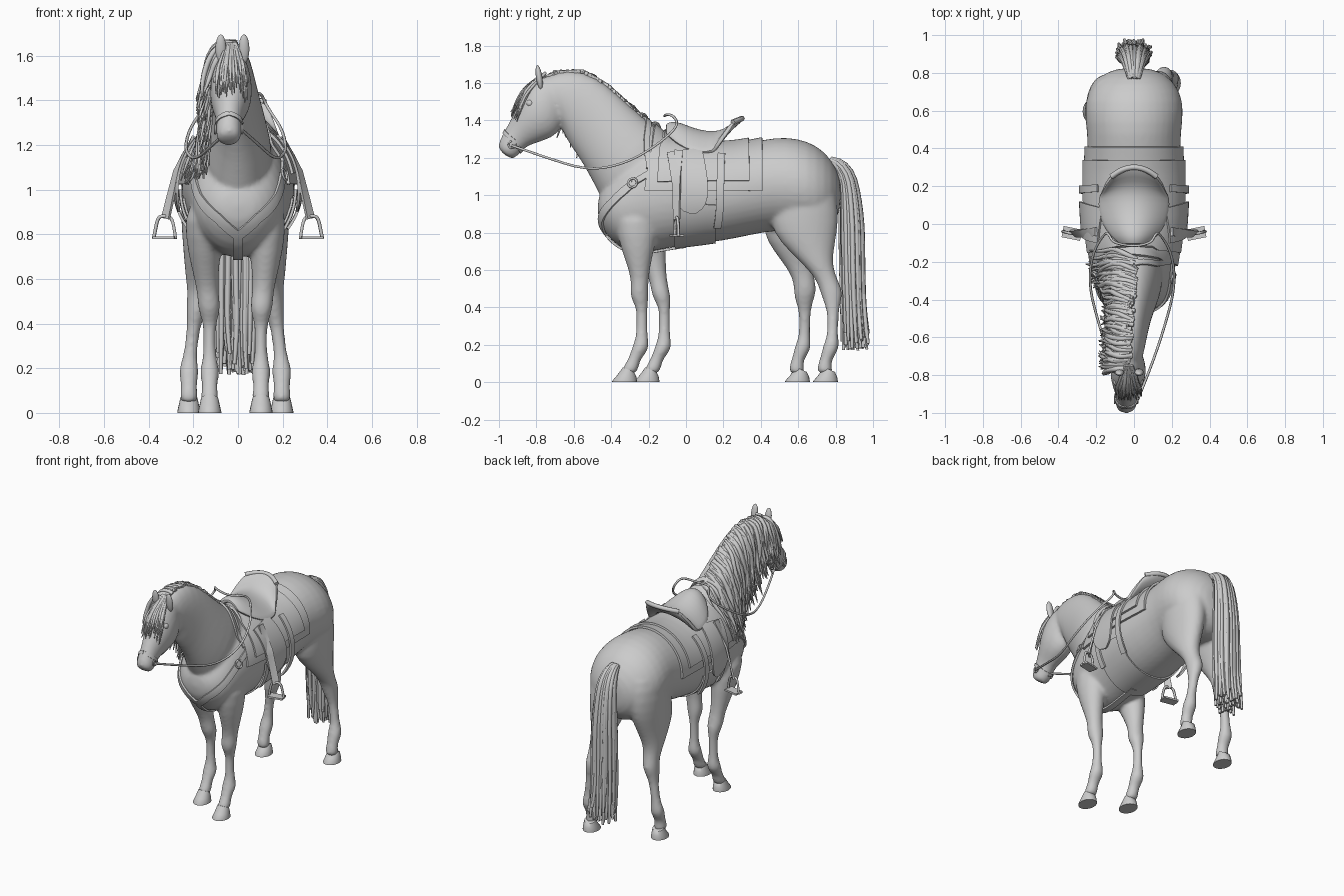
import bpy, math, random
from mathutils import Vector
from mathutils.bvhtree import BVHTree

random.seed(4)
cube = bpy.data.objects.get("Cube")
if cube:
    bpy.data.objects.remove(cube)

grey = bpy.data.materials.new("plain_grey")
grey.use_nodes = True
grey.diffuse_color = (0.6, 0.6, 0.6, 1)
grey.node_tree.nodes["Principled BSDF"].inputs["Base Color"].default_value = (0.6, 0.6, 0.6, 1)


def add_object(name, data):
    obj = bpy.data.objects.new(name, data)
    data.materials.append(grey)
    bpy.context.scene.collection.objects.link(obj)
    return obj


def add_mesh(name, verts, faces, thick=0):
    me = bpy.data.meshes.new(name)
    me.from_pydata(verts, [], faces)
    obj = add_object(name, me)
    if thick:
        mod = obj.modifiers.new("Thickness", 'SOLIDIFY')
        mod.thickness, mod.offset = thick, 0
        dg = bpy.context.evaluated_depsgraph_get()
        solid = bpy.data.meshes.new_from_object(obj.evaluated_get(dg))
        obj.modifiers.clear()
        obj.data = solid
    obj.data.shade_smooth()
    obj.data.set_sharp_from_angle(angle=0.8)
    return obj


def grid_faces(rows, cols, wrap=False, start=0):
    last = cols if wrap else cols - 1
    return [(start + i * cols + j, start + i * cols + (j + 1) % cols,
             start + (i + 1) * cols + (j + 1) % cols, start + (i + 1) * cols + j)
            for i in range(rows - 1) for j in range(last)]


def loft(rows, verts, faces, n=20):
    """Closed tube; each row is two opposite points (y, z), a half width and an x."""
    start = len(verts)
    for y1, z1, y2, z2, w, x in rows:
        for k in range(n):
            a = math.tau * k / n
            c, s = math.cos(a) / 2, math.sin(a)
            verts.append((x + w * s, (y1 + y2) / 2 + c * (y1 - y2), (z1 + z2) / 2 + c * (z1 - z2)))
    faces += grid_faces(len(rows), n, True, start)
    faces.append(tuple(range(start + n - 1, start - 1, -1)))
    end = len(verts)
    faces.append(tuple(range(end - n, end)))


def tubes(name, paths, radius, taper=None, closed=False):
    cu = bpy.data.curves.new(name, 'CURVE')
    cu.dimensions = '3D'
    cu.bevel_depth, cu.bevel_resolution, cu.resolution_u = radius, 1, 4
    cu.use_fill_caps = True
    for path in paths:
        sp = cu.splines.new('NURBS')
        sp.points.add(len(path) - 1)
        for i, (pt, p) in enumerate(zip(sp.points, path)):
            pt.co = (*p, 1)
            pt.radius = taper[min(i, len(taper) - 1)] if taper else 1
        sp.order_u, sp.use_endpoint_u, sp.use_cyclic_u = 3, not closed, closed
    return add_object(name, cu)


# Body: torso, neck, head and legs fused into one skin
verts, faces = [], []
torso = [(-.475, .99, .87, .07), (-.43, 1.06, .79, .15), (-.36, 1.16, .715, .2), (-.25, 1.27, .68, .22),
         (-.1, 1.3, .715, .24), (.05, 1.275, .733, .255), (.2, 1.26, .753, .26), (.35, 1.285, .785, .25),
         (.48, 1.315, .81, .25), (.6, 1.308, .8, .268), (.7, 1.27, .78, .25), (.78, 1.195, .82, .19),
         (.83, 1.09, .92, .09)]
loft([(y, zt, y, zb, w, 0) for y, zt, zb, w in torso], verts, faces)
neck = [(-.02, 1.27, -.40, .88, .17, 0), (-.17, 1.37, -.475, 1.02, .15, 0), (-.30, 1.48, -.525, 1.12, .12, 0),
        (-.42, 1.595, -.58, 1.21, .1, -.01), (-.55, 1.67, -.645, 1.30, .09, -.02),
        (-.68, 1.665, -.67, 1.38, .085, -.03), (-.77, 1.63, -.7, 1.43, .07, -.03)]
loft(neck, verts, faces)
head = [(-.68, 1.64, -.62, 1.5, .05, -.03), (-.77, 1.645, -.65, 1.4, .08, -.03),
        (-.85, 1.58, -.68, 1.325, .098, -.03), (-.89, 1.5, -.755, 1.29, .092, -.033),
        (-.93, 1.42, -.835, 1.27, .066, -.037), (-.967, 1.35, -.875, 1.24, .055, -.04),
        (-1, 1.29, -.905, 1.2, .06, -.042), (-1.01, 1.245, -.94, 1.19, .047, -.042)]
loft(head, verts, faces)

front_leg = [(.95, -.40, -.14, .1, .13), (.78, -.37, -.15, .085, .14), (.65, -.325, -.185, .062, .135),
             (.55, -.292, -.2, .048, .125), (.49, -.3, -.2, .052, .118), (.45, -.296, -.2, .047, .116),
             (.4, -.268, -.205, .031, .115), (.35, -.264, -.207, .028, .115), (.25, -.266, -.206, .028, .115),
             (.2, -.283, -.195, .044, .115), (.165, -.295, -.205, .043, .115), (.12, -.312, -.245, .034, .115),
             (.085, -.335, -.25, .04, .115), (.04, -.35, -.265, .042, .115)]
hind_leg = [(1.18, .5, .76, .09, .11), (1.05, .46, .8, .115, .13), (.9, .45, .82, .105, .14),
            (.8, .46, .81, .095, .145), (.7, .55, .79, .076, .155), (.62, .635, .785, .06, .165),
            (.55, .695, .81, .05, .165), (.49, .715, .84, .051, .168), (.44, .732, .832, .042, .176),
            (.39, .75, .82, .032, .186), (.34, .755, .816, .03, .192), (.25, .755, .812, .03, .204),
            (.2, .735, .82, .045, .208), (.165, .725, .812, .044, .208), (.12, .715, .78, .035, .208),
            (.085, .7, .778, .04, .208), (.04, .7, .79, .043, .208)]
hoof_parts = ([], [])
for rows, shift, toe, heel in ((front_leg, .12, -.395, -.262), (hind_leg, -.15, .68, .812)):
    for side in (1, -1):
        def step(z):
            return shift * min(1, max(0, (1 - z) / .55)) if side < 0 else 0
        loft([(f + step(z), z, b + step(z), z, w, side * x - .012) for z, f, b, w, x in rows], verts, faces)
        d, x = step(0), side * rows[-1][4] - .012
        loft([(toe + .058 + d, .08, heel - .016 + d, .055, .038, x),
              (toe + .025 + d, .035, heel - .004 + d, .03, .046, x),
              (toe + d, .006, heel + d, .006, .052, x),
              (toe + d, 0, heel + d, 0, .052, x)], *hoof_parts)
add_mesh("hooves", *hoof_parts)

body = add_mesh("horse_body", verts, faces)
body.modifiers.new("Round", 'SUBSURF').levels = 1
fuse = body.modifiers.new("Fuse", 'REMESH')
fuse.mode, fuse.voxel_size, fuse.use_smooth_shade = 'VOXEL', .011, True
relax = body.modifiers.new("Relax", 'SMOOTH')
relax.factor, relax.iterations = .5, 9
skin = BVHTree.FromObject(body, bpy.context.evaluated_depsgraph_get())


def on_skin(p, lift):
    loc, nor, _, _ = skin.find_nearest(Vector(p))
    return loc + nor * lift, nor


def strap(name, points, width, lift=.008, thick=.012, rounded=False, drape=True):
    """Ribbon along a path, laid on the skin or hung free."""
    pts = [Vector(a).lerp(Vector(b), k / 8) for a, b in zip(points, points[1:]) for k in range(8)]
    pts.append(Vector(points[-1]))
    out = []
    for i, p in enumerate(pts):
        tangent = pts[min(i + 1, len(pts) - 1)] - pts[max(i - 1, 0)]
        t = i / (len(pts) - 1)
        # A hanging strap twists towards the front on its way down
        nor = on_skin(p, 0)[1] if drape else Vector((math.copysign(1, p.x), -t, 0))
        w = width * (math.sqrt(max(.02, 1 - max(0, (t - .6) / .4) ** 2)) if rounded else 1)
        across = tangent.cross(nor).normalized() * w / 2
        for k in range(5):
            q = p + across * (k / 2 - 1)
            out.append(on_skin(q, lift)[0] if drape else q)
    return add_mesh(name, out, grid_faces(len(pts), 5), thick)


def blanket(name, y0, y1, angle, lift, slant):
    out = []
    for i in range(25):
        for j in range(41):
            s = j / 20 - 1
            y = y0 + (y1 - y0) * i / 24 - slant * abs(s) * (1 - i / 24)
            a = math.radians(angle) * s
            d = Vector((math.sin(a), 0, math.cos(a)))
            hit, nor, _, _ = skin.ray_cast(Vector((0, y, 1.02)) + d * .7, -d)
            out.append(hit + nor * lift)
    return add_mesh(name, out, grid_faces(25, 41), .014)


# Saddle cloth and pad
blanket("saddle_blanket", -.17, .41, 89, .01, .05)
blanket("saddle_pad", -.13, .34, 78, .022, .02)

# Saddle seat: y, centre height, edge height, half width
seat = [(-.11, 1.37, 1.33, .06), (-.06, 1.385, 1.28, .12), (0, 1.36, 1.24, .165), (.07, 1.335, 1.22, .185),
        (.15, 1.325, 1.225, .185), (.21, 1.34, 1.26, .175), (.26, 1.38, 1.33, .155), (.3, 1.41, 1.39, .12)]
seat_verts = [(w * v, y - .05 * v * v * (y > .2), zt - (zt - zb) * v * v)
              for y, zt, zb, w in seat for v in [k / 8 - 1 for k in range(17)]]
saddle = add_mesh("saddle_seat", seat_verts, grid_faces(len(seat), 17), .028)
saddle.modifiers.new("Round", 'SUBSURF').levels = 1
tubes("cantle_rim", [seat_verts[-17:]], .015)

# Tack on both sides
for side, label in ((1, "left"), (-1, "right")):
    def m(*pts):
        return [(side * x, y, z) for x, y, z in pts]
    strap(label + "_saddle_flap", m((.19, -.01, 1.25), (.25, .02, 1.08), (.27, .04, .9)), .19, .034, rounded=True)
    strap(label + "_girth_strap", m((.19, .19, 1.22), (.25, .185, 1.08), (.27, .18, .93), (.25, .17, .8)), .04, .034)
    strap(label + "_stirrup_leather", m((.2, -.04, 1.24), (.275, -.05, 1.08), (.325, -.05, .87)), .045, drape=False)
    strap(label + "_leather_end", m((.25, -.05, 1.0), (.25, -.05, .79)), .035, .02)
    arch = m((.28, -.06, .78), (.284, -.06, .82), (.298, -.055, .878), (.33, -.05, .882), (.358, -.045, .878),
             (.37, -.04, .82), (.378, -.04, .78))
    tubes(label + "_stirrup", [arch], .008)
    bpy.ops.mesh.primitive_cube_add(size=1, location=(side * .329, -.05, .784), rotation=(0, 0, side * .2))
    tread = bpy.context.object
    tread.name, tread.scale = label + "_stirrup_tread", (.1, .06, .012)
    tread.data.materials.append(grey)
    strap(label + "_breast_strap", m((.22, -.29, 1.07), (.19, -.4, .97), (.09, -.46, .87), (0, -.44, .79)), .045)
    strap(label + "_shoulder_strap", m((.22, -.29, 1.07), (.23, -.18, 1.14)), .035)
    strap(label + "_wither_strap", m((0, -.21, 1.41), (.12, -.21, 1.3), (.2, -.2, 1.15)), .03)
    centre, nor = on_skin((side * .22, -.29, 1.07), .016)
    u = nor.orthogonal().normalized()
    v = nor.cross(u)
    circle = [math.tau * k / 10 for k in range(10)]
    tubes(label + "_breast_ring", [[centre + (u * math.cos(a) + v * math.sin(a)) * .026 for a in circle]],
          .006, closed=True)
    cx = -.042 + side * .06
    tubes(label + "_bit_ring", [[(cx, -.93 + .02 * math.cos(a), 1.27 + .02 * math.sin(a)) for a in circle]],
          .005, closed=True)
    strap(label + "_noseband", [(-.04, -.975, 1.345), (cx, -.92, 1.29), (-.04, -.88, 1.23)], .02, .004, .006)

    # Ears and eyes
    for part, size, place, tilt in (
            ("_ear", (.024, .017, .066), (-.025 + side * .052, -.785, 1.63), -.15),
            ("_eye", (.02, .02, .02), on_skin((-.03 + side * .09, -.85, 1.5), -.012)[0], 0)):
        bpy.ops.mesh.primitive_uv_sphere_add(segments=16, ring_count=10, radius=1, location=place,
                                             rotation=(-tilt, 0, 0))
        ball = bpy.context.object
        ball.name, ball.scale = label + part, size
        ball.data.materials.append(grey)
        ball.data.shade_smooth()

strap("girth", [(.27, .06, .95), (.22, .05, .8), (.1, .05, .73), (-.1, .05, .73), (-.22, .05, .8),
                (-.27, .06, .95)], .22, .006, .01)
strap("chest_strap", [(0, -.44, .8), (0, -.36, .73), (0, -.2, .7), (0, 0, .72)], .04)

# Reins
rein = [(.02, -.93, 1.265), (.09, -.76, 1.205), (.17, -.52, 1.13), (.22, -.32, 1.17), (.2, -.15, 1.27),
        (.13, -.04, 1.37), (.11, -.06, 1.42), (.09, -.1, 1.435)]
tubes("reins", [rein + [(0, -.12, 1.42)] + [(-x - .02, y, z) for x, y, z in reversed(rein)]], .007)


def jitter(amount):
    return random.uniform(-amount, amount)


# Mane falls over the right side of the neck, shorter towards the head
crest = [Vector((r[5], r[0], r[1])) for r in neck[1:]]
locks = []
for k in range(160):
    along = k / 160
    t = along * (len(crest) - 1)
    root = crest[int(t)].lerp(crest[int(t) + 1], t % 1) + Vector((jitter(.02), 0, -.008))
    length = random.uniform(.2, .29) + .4 * math.sin(math.pi * along) * (1 - along)
    lean, puff = jitter(.07) + .02, random.uniform(.006, .04)
    lock = [root]
    for f in (.12, .35, .6, .8, 1):
        p = root + Vector((-.04 - .1 * f, lean * f + jitter(.015), .03 * (1 - f) - length * f))
        loc, nor = on_skin(p, 0)
        if (p - loc).dot(nor) < puff:
            p = loc + nor * puff
        lock.append(p)
    locks.append(lock)
tubes("mane", locks, .013, (.9, 1.1, 1.1, 1, .7, .2))

# Forelock over the face
locks = []
for k in range(36):
    s, end = jitter(1), random.uniform(1.38, 1.5)
    lock = [Vector((-.03 + s * .02, -.75, 1.655))]
    for f in (.3, .65, 1):
        p = (-.035 + s * (.05 + .045 * f), -.82 - .1 * f, 1.64 + (end - 1.64) * f)
        lock.append(on_skin(p, random.uniform(.005, .025))[0])
    locks.append(lock)
tubes("forelock", locks, .008, (1, 1.1, .9, .2))

# Tail
locks = []
for k in range(100):
    a, r = random.uniform(0, math.tau), math.sqrt(random.random())
    x, y = r * math.cos(a), r * math.sin(a)
    locks.append([(x * .025, .77 + y * .01, 1.19 + y * .01), (x * .05, .86 + y * .03, 1.16 + y * .03),
                  (x * .075, .89 + y * .065, .9), (x * .085, .893 + y * .065, .6),
                  (x * .085 + jitter(.01), .9 + y * .065, .38),
                  (x * .09 + jitter(.015), .91 + y * .08, random.uniform(.17, .28))])
tubes("tail", locks, .014, (.7, 1, 1, 1, .9, .6))
